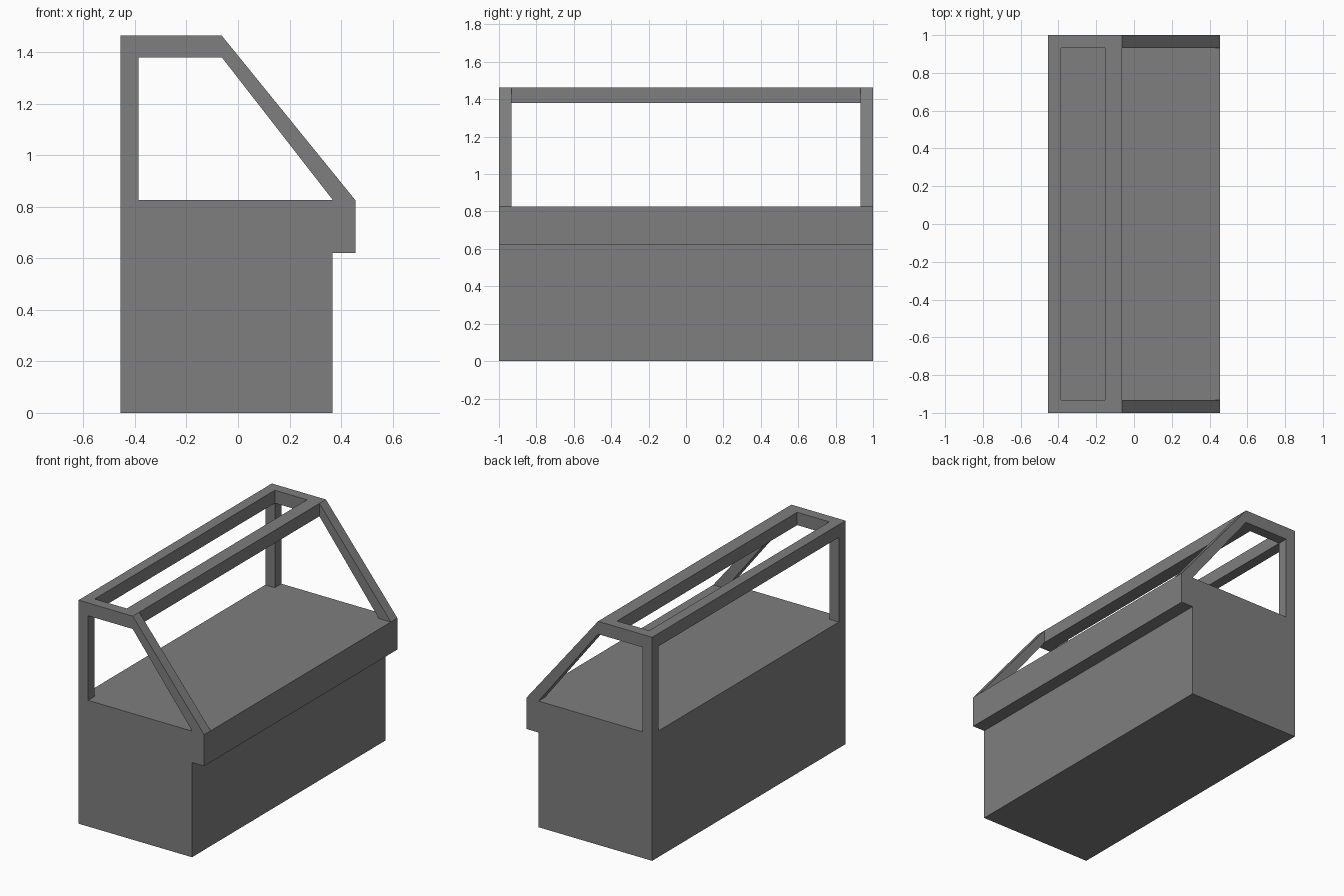
import bpy, bmesh

if "Cube" in bpy.data.objects:
    bpy.data.objects.remove(bpy.data.objects["Cube"])

DECK, TOP, BAR = 0.826, 1.464, 1.38         # heights: counter, roof, underside of roof bars
BACK, FRONT, RIDGE = -0.455, 0.455, -0.063  # depth positions along x
INNER_Y = 0.932                             # inside face of the side frames

# Dark grey finish
dark = bpy.data.materials.new("dark_grey")
dark.diffuse_color = (0.21, 0.21, 0.21, 1)
dark.use_nodes = True
dark.node_tree.nodes["Principled BSDF"].inputs["Base Color"].default_value = dark.diffuse_color


def prism(name, profile, y0, y1):
    """Extrude an (x, z) profile from y0 to y1."""
    bm = bmesh.new()
    face = bm.faces.new([bm.verts.new((x, y0, z)) for x, z in profile])
    ext = bmesh.ops.extrude_face_region(bm, geom=[face])
    verts = [g for g in ext["geom"] if isinstance(g, bmesh.types.BMVert)]
    bmesh.ops.translate(bm, verts=verts, vec=(0, y1 - y0, 0))
    bmesh.ops.recalc_face_normals(bm, faces=bm.faces)
    mesh = bpy.data.meshes.new(name)
    bm.to_mesh(mesh)
    bm.free()
    mesh.materials.append(dark)
    obj = bpy.data.objects.new(name, mesh)
    bpy.context.collection.objects.link(obj)
    return obj


def bar(name, x0, x1):
    """Long roof bar between the side frames."""
    return prism(name, [(x0, BAR), (x1, BAR), (x1, TOP), (x0, TOP)], -INNER_Y, INNER_Y)


# Solid cabinet with overhanging counter lip
prism("cabinet", [(BACK, 0), (0.367, 0), (0.367, 0.62), (FRONT, 0.62),
                  (FRONT, DECK), (BACK, DECK)], -1, 1)

# Side frame: back post, roof bar and sloped front post, mirrored to the other end
frame = prism("side_frame", [(BACK, DECK), (BACK, TOP), (RIDGE, TOP), (FRONT, DECK),
                             (0.368, DECK), (RIDGE, BAR), (-0.386, BAR), (-0.386, DECK)],
              -1, -INNER_Y)
frame.modifiers.new("Mirror", "MIRROR").use_axis = (False, True, False)

# Roof bars
bar("back_roof_bar", BACK, -0.386)
bar("front_roof_bar", -0.153, RIDGE)
